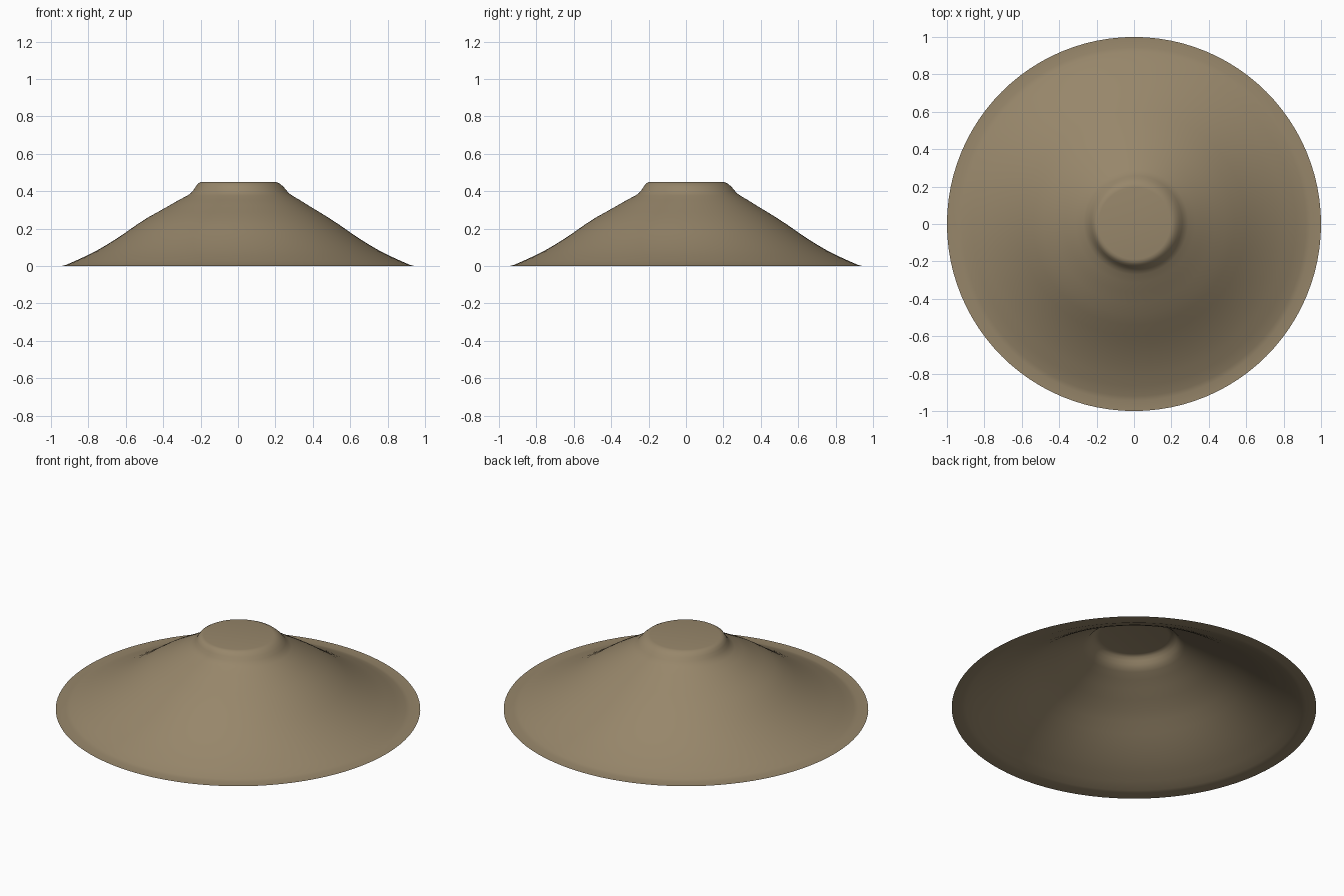
import bpy, bmesh, math

if "Cube" in bpy.data.objects:
    bpy.data.objects.remove(bpy.data.objects["Cube"])

SEGMENTS = 96

# Half profile (radius, height, sideways drift): flat rim, flared slope, rounded neck, flat cap
PROFILE = [
    (1.00, 0.000, 0), (0.945, 0.000, 0), (0.92, 0.006, 0), (0.865, 0.030, 0),
    (0.81, 0.055, 0), (0.755, 0.083, 0), (0.70, 0.115, 0), (0.65, 0.146, 0),
    (0.60, 0.180, 0), (0.54, 0.222, 0), (0.485, 0.258, 0), (0.43, 0.290, .003),
    (0.37, 0.325, .005), (0.32, 0.355, .007), (0.28, 0.377, .01),
    (0.262, 0.390, .01), (0.248, 0.406, .01), (0.235, 0.424, .008),
    (0.220, 0.440, .005), (0.205, 0.448, .003), (0.192, 0.450, .003),
]


def ring(bm, r, z, shift):
    return [bm.verts.new((r * math.cos(a) + shift, r * math.sin(a) + shift, z))
            for a in (2 * math.pi * i / SEGMENTS for i in range(SEGMENTS))]


# Open shell, hollow underneath
bm = bmesh.new()
rings = [ring(bm, *p) for p in PROFILE]
for low, high in zip(rings, rings[1:]):
    for i in range(SEGMENTS):
        j = (i + 1) % SEGMENTS
        bm.faces.new((low[i], low[j], high[j], high[i]))

# Flat cap
bm.faces.new(rings[-1])

mesh = bpy.data.meshes.new("mound_shell")
bm.to_mesh(mesh)
bm.free()
shell = bpy.data.objects.new("mound_shell", mesh)
bpy.context.collection.objects.link(shell)

# Earthy brown surface
earth = bpy.data.materials.new("earth")
earth.diffuse_color = (0.31, 0.24, 0.145, 1)
earth.use_nodes = True
earth.node_tree.nodes["Principled BSDF"].inputs["Base Color"].default_value = earth.diffuse_color
mesh.materials.append(earth)

bpy.context.view_layer.objects.active = shell
shell.select_set(True)
bpy.ops.object.shade_smooth_by_angle(angle=math.radians(40))
